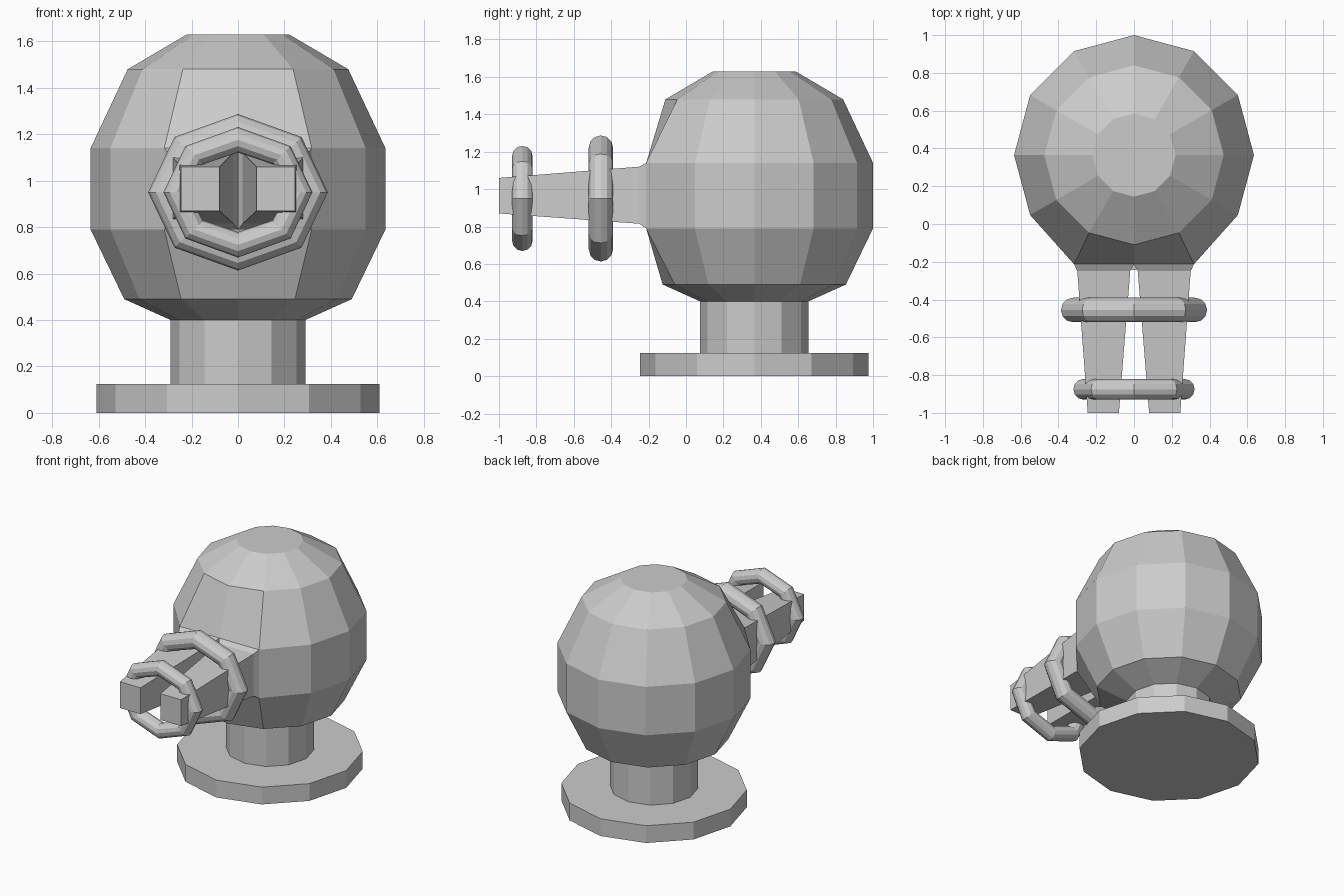
import bpy, bmesh
from math import sin, cos, pi

if "Cube" in bpy.data.objects:
    bpy.data.objects.remove(bpy.data.objects["Cube"])

CY = 0.365  # y of the vertical axis


def loft(name, rings, closed=False):
    """Skin a list of equal-length vertex rings into a flat-shaded mesh."""
    bm = bmesh.new()
    rows = [[bm.verts.new(p) for p in ring] for ring in rings]
    n = len(rows[0])
    pairs = list(zip(rows, rows[1:]))
    if closed:
        pairs.append((rows[-1], rows[0]))
    else:
        bm.faces.new(rows[0])
        bm.faces.new(rows[-1])
    for a, b in pairs:
        for i in range(n):
            j = (i + 1) % n
            bm.faces.new((a[i], a[j], b[j], b[i]))
    bmesh.ops.recalc_face_normals(bm, faces=bm.faces[:])
    me = bpy.data.meshes.new(name)
    bm.to_mesh(me)
    bm.free()
    ob = bpy.data.objects.new(name, me)
    bpy.context.collection.objects.link(ob)
    return ob


def circle(r, z, front=None):
    """12-sided ring; the three front vertices can be flattened to y=front."""
    pts = []
    for i in range(12):
        a = i * pi / 6
        y = CY + r * sin(a)
        if front is not None and i in (8, 9, 10):
            y = front
        pts.append((r * cos(a), y, z))
    return pts


# base plate and neck
loft("base_plate", [circle(0.61, 0), circle(0.61, 0.125)])
loft("neck", [circle(0.29, 0.125), circle(0.29, 0.40)])

# round body with flattened front panel
loft("round_body", [circle(0.29, 0.40), circle(0.49, 0.49),
                    circle(0.635, 0.79, -0.213), circle(0.635, 1.14, -0.213),
                    circle(0.475, 1.48), circle(0.22, 1.63)])

# two tapered prongs: (y, inner x, outer x, low z, high z)
sections = [(-0.213, 0.0, 0.317, 0.79, 1.14),
            (-0.25, 0.02, 0.30, 0.815, 1.12),
            (-1.0, 0.08, 0.245, 0.87, 1.06)]
for side, s in (("left", -1), ("right", 1)):
    loft(side + "_prong", [[(s * a, y, lo), (s * b, y, lo), (s * b, y, hi), (s * a, y, hi)]
                           for y, a, b, lo, hi in sections])


# eight-sided oval rings around the prongs
def oval_ring(name, y, rx, rz, t, sides=8, tube=12):
    rings = []
    for i in range(sides):
        u = 2 * pi * i / sides
        rings.append([((rx + t * cos(2 * pi * k / tube)) * cos(u),
                       y + t * sin(2 * pi * k / tube),
                       0.95 + (rz + t * cos(2 * pi * k / tube)) * sin(u))
                      for k in range(tube)])
    loft(name, rings, closed=True)


oval_ring("inner_ring", -0.455, 0.322, 0.272, 0.065)
oval_ring("outer_ring", -0.875, 0.266, 0.226, 0.055)
